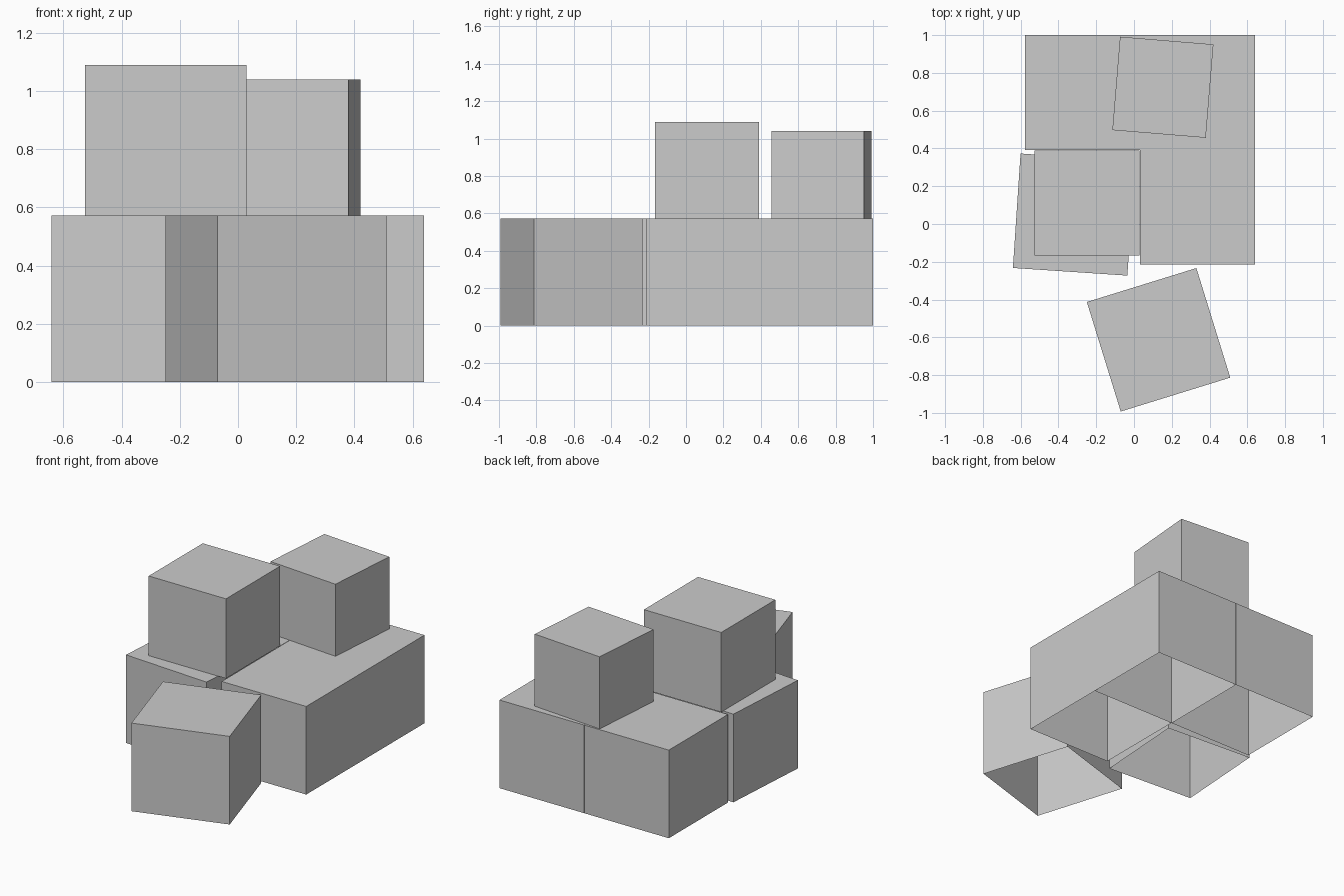
import bpy
import bmesh
from math import radians
from mathutils import Matrix

cube = bpy.data.objects.get("Cube")
if cube:
    bpy.data.objects.remove(cube, do_unlink=True)

# One plain grey for the whole stack
grey = bpy.data.materials.new("plain_grey")
grey.use_nodes = True
grey.diffuse_color = (0.6, 0.6, 0.6, 1)
grey.node_tree.nodes["Principled BSDF"].inputs["Base Color"].default_value = grey.diffuse_color


def crate(name, x, y, z, side, height, turn=0):
    """Square crate, open underneath, with its base centre at x, y, z."""
    bm = bmesh.new()
    bmesh.ops.create_cube(bm, size=1, matrix=Matrix.Translation((0, 0, 0.5)))
    bm.normal_update()
    base = [f for f in bm.faces if f.normal.z < -0.5]
    bmesh.ops.delete(bm, geom=base, context='FACES_ONLY')
    bmesh.ops.scale(bm, vec=(side, side, height), verts=bm.verts)
    mesh = bpy.data.meshes.new(name)
    bm.to_mesh(mesh)
    bm.free()
    mesh.materials.append(grey)
    obj = bpy.data.objects.new(name, mesh)
    obj.location = (x, y, z)
    obj.rotation_euler.z = radians(turn)
    bpy.context.collection.objects.link(obj)


# Lower layer: three aligned crates, one slightly turned, one loose in front
SIDE, TALL = 0.607, 0.572
crate("back_left_crate", 0.336, 0.696, 0, SIDE, TALL)
crate("back_right_crate", -0.273, 0.696, 0, SIDE, TALL)
crate("middle_left_crate", 0.336, 0.09, 0, SIDE, TALL)
crate("middle_right_crate", -0.318, 0.05, 0, SIDE, TALL, -3.8)
crate("front_crate", 0.13, -0.613, 0, SIDE, TALL, 17.2)

# Upper layer: two smaller crates
crate("upper_right_crate", -0.248, 0.112, TALL, 0.555, 0.517)
crate("upper_back_crate", 0.153, 0.724, TALL, 0.496, 0.468, -4.7)
